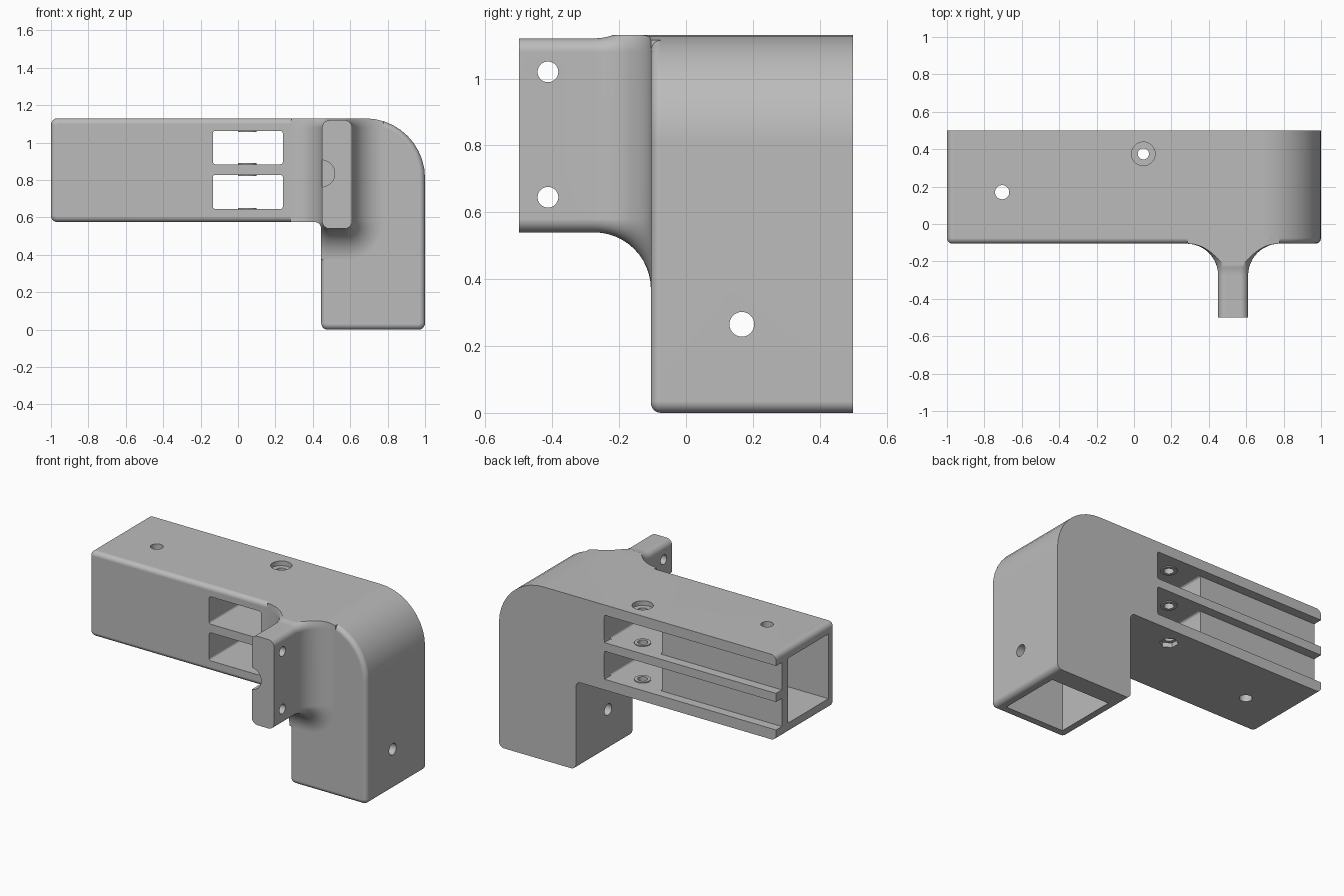
import bpy, bmesh, math
from mathutils import Matrix, Vector

if "Cube" in bpy.data.objects:
    bpy.data.objects.remove(bpy.data.objects["Cube"])

grey = bpy.data.materials.new("plain grey")
grey.diffuse_color = (0.5, 0.5, 0.5, 1)
grey.use_nodes = True
grey.node_tree.nodes["Principled BSDF"].inputs["Base Color"].default_value = grey.diffuse_color


def ring(corners, d, n=10):
    """Rounded outline in x/z, inset by d. Corner: centre x, z, radius, start and end angle."""
    pts = []
    for cx, cz, r, a0, a1 in corners:
        rad = r - d if a1 > a0 else r + d          # falling angle = inside corner
        for i in range(n + 1):
            a = math.radians(a0 + (a1 - a0) * i / n)
            pts.append((cx + rad * math.cos(a), cz + rad * math.sin(a)))
    return pts


def rounded_rect(x0, x1, z0, z1, r):
    return [(x0 + r, z0 + r, r, 180, 270), (x1 - r, z0 + r, r, 270, 360),
            (x1 - r, z1 - r, r, 0, 90), (x0 + r, z1 - r, r, 90, 180)]


def finish(name, bm):
    bmesh.ops.recalc_face_normals(bm, faces=bm.faces)
    me = bpy.data.meshes.new(name)
    bm.to_mesh(me)
    bm.free()
    me.materials.append(grey)
    ob = bpy.data.objects.new(name, me)
    bpy.context.collection.objects.link(ob)
    return ob


def loft(name, corners, sections):
    """Skin outlines placed along y; sections are (y, inset)."""
    bm = bmesh.new()
    rows = [[bm.verts.new((x, y, z)) for x, z in ring(corners, d)] for y, d in sections]
    n = len(rows[0])
    for a, b in zip(rows, rows[1:]):
        for i in range(n):
            j = (i + 1) % n
            bm.faces.new((a[i], a[j], b[j], b[i]))
    bm.faces.new(rows[0])
    bm.faces.new(rows[-1][::-1])
    return finish(name, bm)


def box(name, x0, x1, y0, y1, z0, z1):
    bm = bmesh.new()
    bmesh.ops.create_cube(bm, size=1, matrix=Matrix.Translation(
        ((x0 + x1) / 2, (y0 + y1) / 2, (z0 + z1) / 2)) @ Matrix.Diagonal((x1 - x0, y1 - y0, z1 - z0, 1)))
    return finish(name, bm)


def rod(name, p, q, r, sides=40):
    p, q = Vector(p), Vector(q)
    bm = bmesh.new()
    bmesh.ops.create_cone(bm, cap_ends=True, segments=sides, radius1=r, radius2=r, depth=(q - p).length,
                          matrix=Matrix.Translation((p + q) / 2) @ (q - p).to_track_quat('Z', 'Y').to_matrix().to_4x4())
    return finish(name, bm)


def combine(target, other, op):
    m = target.modifiers.new("bool", 'BOOLEAN')
    m.object, m.operation, m.solver = other, op, 'EXACT'
    bpy.context.view_layer.objects.active = target
    bpy.ops.object.modifier_apply(modifier=m.name)
    bpy.data.objects.remove(other)


# L-shaped body with rounded front edges and a sharp back
R = 0.035
L = [(-0.965, 0.61, R, 180, 270), (0.41, 0.54, R, 90, 0), (0.48, R, R, 180, 270),
     (0.965, R, R, 270, 360), (0.68, 0.81, 0.32, 0, 90), (-0.965, 1.095, R, 90, 180)]
edge = 0.03
steps = [math.radians(a) for a in range(0, 91, 15)]
body = loft("bracket_body", L, [(-0.105 + edge * (1 - math.sin(a)), edge * (1 - math.cos(a)))
                                for a in reversed(steps)] + [(0.5, 0)])

# Front tab flaring into the body, trimmed to the body outline
F = 0.17
flare = [(-0.275 + F * math.sin(a), -F * (1 - math.cos(a)))
         for a in (math.radians(k * 7.5) for k in range(13))]
tab = loft("front_tab", rounded_rect(0.45, 0.61, 0.54, 1.12, 0.04), [(-0.5, 0)] + flare + [(-0.06, -F)])
combine(tab, loft("trim", L, [(-0.6, 0), (0.2, 0)]), 'INTERSECT')
combine(body, tab, 'UNION')

# Tab groove and screw holes
cutters = [rod("groove", (0.445, -0.6, 0.835), (0.445, -0.28, 0.835), 0.072)]
for z in (0.645, 1.02):
    cutters.append(rod("tab_hole", (0.3, -0.413, z), (0.7, -0.413, z), 0.031))

# Two through windows with shallow channels running to the left end
levels = ((0.645, 0.828), (0.884, 1.063))
for z0, z1 in levels:
    cutters.append(loft("window", rounded_rect(-0.135, 0.24, z0, z1, 0.015), [(-0.3, 0), (0.6, 0)]))
    cutters.append(box("channel", -1.1, 0.239, 0.44, 0.6, z0, z1))

# Square sockets in the left end and the leg, with their pin holes
cutters += [box("bar_socket", -1.1, -0.42, -0.04, 0.375, 0.643, 1.065),
            box("leg_socket", 0.51, 0.935, -0.04, 0.375, -0.1, 0.55),
            rod("bar_pin", (-0.705, 0.17, 0.4), (-0.705, 0.17, 1.3), 0.038),
            rod("leg_pin", (0.3, 0.167, 0.265), (1.2, 0.167, 0.265), 0.037)]
for c in cutters:
    combine(body, c, 'DIFFERENCE')

# Thin raised washers inside the windows
sx, sy = 0.05, 0.375
for z0, z1 in levels:
    for a, b in ((z0 - 0.01, z0 + 0.006), (z1 - 0.006, z1 + 0.01)):
        combine(body, rod("washer", (sx, sy, a), (sx, sy, b), 0.05), 'UNION')

# Clamp screw: through hole, round counterbore on top, hex recess below
for c in (rod("screw_hole", (sx, sy, 0.4), (sx, sy, 1.3), 0.03),
          rod("counterbore", (sx, sy, 1.1), (sx, sy, 1.3), 0.063),
          rod("nut_recess", (sx, sy, 0.4), (sx, sy, 0.605), 0.056, 6)):
    combine(body, c, 'DIFFERENCE')

# Smooth curves, crisp flats
bpy.ops.object.select_all(action='DESELECT')
body.select_set(True)
bpy.context.view_layer.objects.active = body
bpy.ops.object.shade_smooth_by_angle(angle=math.radians(30))
w = body.modifiers.new("flat_normals", 'WEIGHTED_NORMAL')
w.keep_sharp = True
